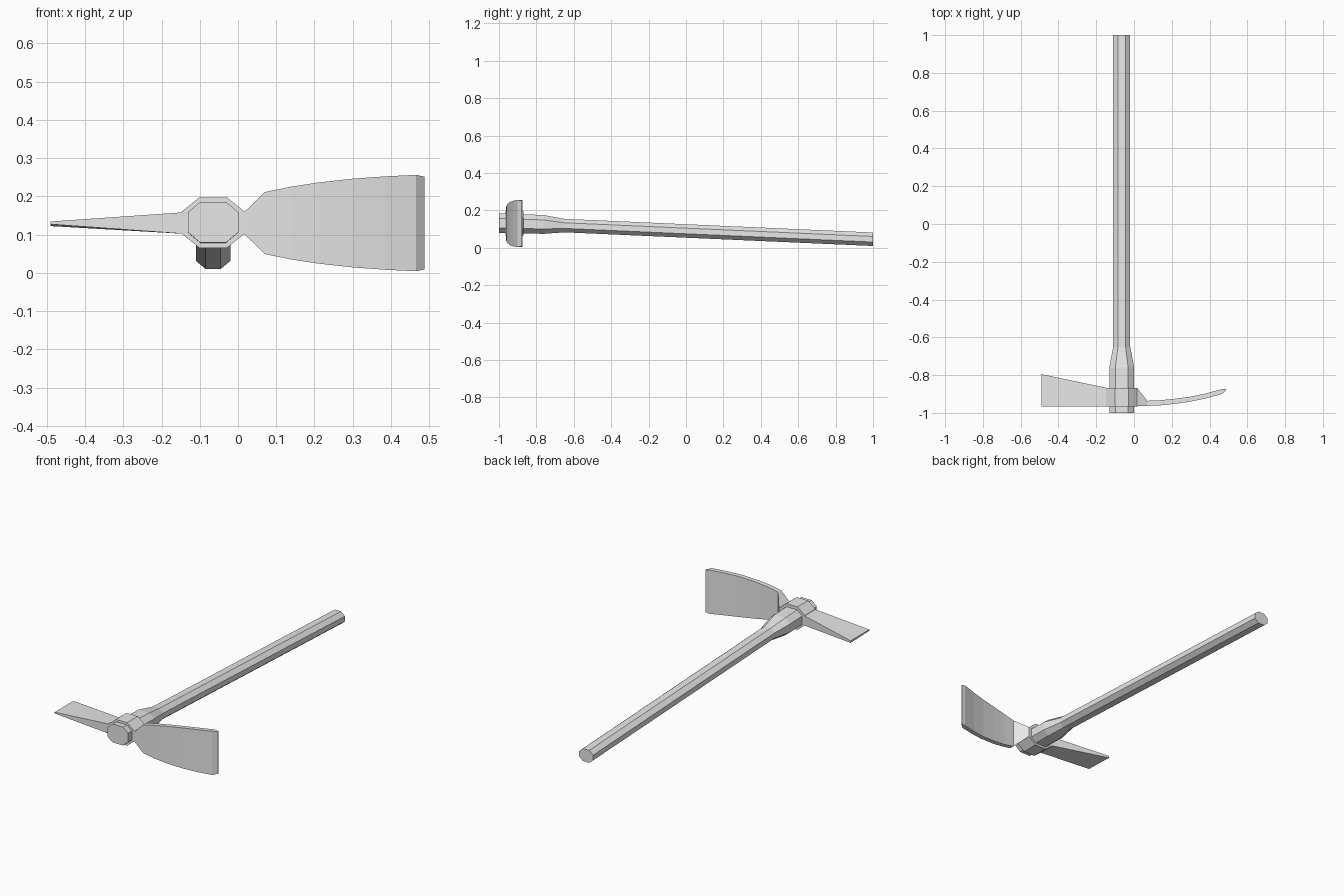
import bpy, bmesh

if "Cube" in bpy.data.objects:
    bpy.data.objects.remove(bpy.data.objects["Cube"])

grey = bpy.data.materials.new("plain grey")
grey.use_nodes = True
grey.diffuse_color = (0.8, 0.8, 0.8, 1)
grey.node_tree.nodes["Principled BSDF"].inputs["Base Color"].default_value = (0.8, 0.8, 0.8, 1)

AXIS_X = -0.065


def loft(name, sections):
    """Skin equal-length rings of points and cap both ends."""
    bm = bmesh.new()
    rings = [[bm.verts.new(p) for p in ring] for ring in sections]
    for a, b in zip(rings, rings[1:]):
        for i in range(len(a)):
            j = (i + 1) % len(a)
            bm.faces.new((a[i], a[j], b[j], b[i]))
    bm.faces.new(rings[0])
    bm.faces.new(rings[-1])
    bmesh.ops.recalc_face_normals(bm, faces=bm.faces)
    mesh = bpy.data.meshes.new(name)
    bm.to_mesh(mesh)
    bm.free()
    mesh.materials.append(grey)
    obj = bpy.data.objects.new(name, mesh)
    bpy.context.collection.objects.link(obj)
    return obj


def octagon(y, z, half_x, half_z, flat_x, flat_z):
    """Octagonal ring around the handle axis, facing along y."""
    quarter = [(half_x, flat_z), (flat_x, half_z)]
    half = quarter + [(-x, h) for x, h in reversed(quarter)]
    ring = half + [(-x, -h) for x, h in half]
    return [(AXIS_X + x, y, z + h) for x, h in ring]


def slab(x, front, back, low, high):
    """Rectangular ring facing along x."""
    return [(x, front, low), (x, back, low), (x, back, high), (x, front, high)]


# Handle: sloping shaft that flares into the head
loft("handle", [
    octagon(1.0, 0.046, 0.045, 0.036, 0.02, 0.015),
    octagon(-0.65, 0.119, 0.045, 0.036, 0.02, 0.015),
    octagon(-0.76, 0.125, 0.066, 0.05, 0.034, 0.024),
    octagon(-1.0, 0.132, 0.066, 0.053, 0.034, 0.026),
])

# Collar gripping the handle
loft("head_collar", [
    octagon(y, 0.131, 0.082, 0.066, 0.036, 0.029) for y in (-0.965, -0.868)
])

# Flat pick tapering in height and widening in depth
loft("pick_blade", [
    slab(-0.143, -0.965, -0.868, 0.102, 0.158),
    [(-0.49, -0.965, 0.127), (-0.49, -0.795, 0.122),
     (-0.49, -0.795, 0.134), (-0.49, -0.965, 0.134)],
])

# Broad hoe blade: x, front y, back y, half height
profile = [
    (0.017, -0.965, -0.868, 0.029),
    (0.07, -0.963, -0.936, 0.081),
    (0.138, -0.96, -0.933, 0.095),
    (0.21, -0.953, -0.926, 0.106),
    (0.3, -0.94, -0.914, 0.116),
    (0.385, -0.922, -0.896, 0.122),
    (0.466, -0.9, -0.874, 0.126),
    (0.488, -0.88, -0.873, 0.121),
]
loft("hoe_blade", [slab(x, f, b, 0.13 - h, 0.13 + h) for x, f, b, h in profile])
